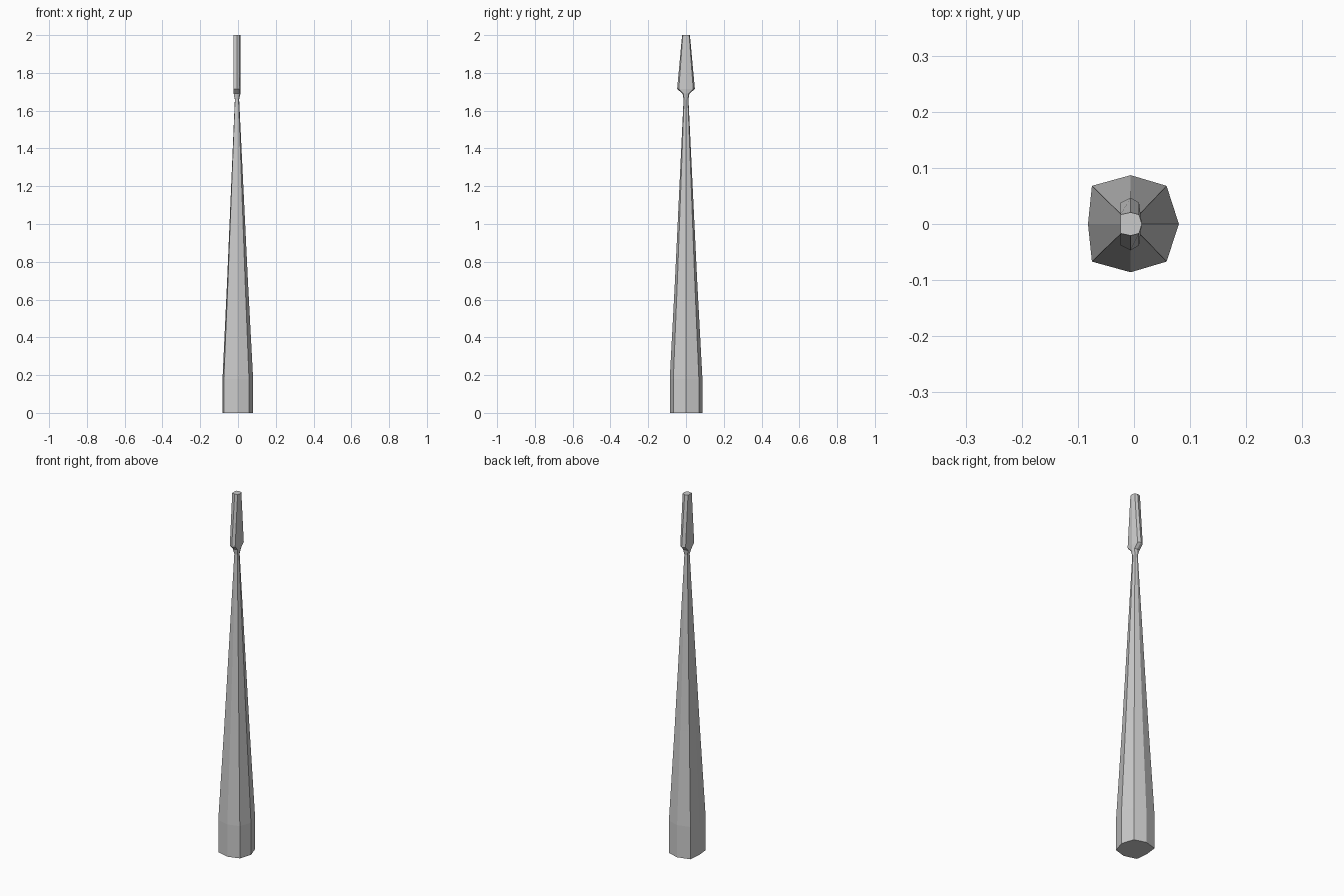
import bpy, bmesh

if "Cube" in bpy.data.objects:
    bpy.data.objects.remove(bpy.data.objects["Cube"], do_unlink=True)

# One plain grey for the whole model
GREY = (0.6, 0.6, 0.6, 1.0)
grey = bpy.data.materials.new("light grey")
grey.use_nodes = True
grey.diffuse_color = GREY
grey.node_tree.nodes["Principled BSDF"].inputs["Base Color"].default_value = GREY

AXIS_X = -0.006

# Uneven eight-sided cross-sections, measured from the axis
SHAFT = [(0.086, 0), (0.064, 0.068), (0, 0.087), (-0.069, 0.068),
         (-0.076, 0), (-0.069, -0.067), (0, -0.086), (0.064, -0.067)]
HEAD = [(0.020, 0), (0.015, 0.038), (0, 0.047), (-0.018, 0.038),
        (-0.018, 0), (-0.018, -0.038), (0, -0.047), (0.015, -0.038)]


def ring(bm, section, z, sx, sy):
    return [bm.verts.new((AXIS_X + x * sx, y * sy, z)) for x, y in section]


def loft(name, levels):
    """Skin a stack of (section, z, x scale, y scale) and cap both ends."""
    bm = bmesh.new()
    rings = [ring(bm, *level) for level in levels]
    for low, high in zip(rings, rings[1:]):
        for i in range(len(low)):
            j = (i + 1) % len(low)
            bm.faces.new((low[i], low[j], high[j], high[i]))
    bm.faces.new(list(reversed(rings[0])))
    bm.faces.new(rings[-1])
    bmesh.ops.recalc_face_normals(bm, faces=bm.faces)
    mesh = bpy.data.meshes.new(name)
    bm.to_mesh(mesh)
    bm.free()
    mesh.materials.append(grey)
    obj = bpy.data.objects.new(name, mesh)
    bpy.context.collection.objects.link(obj)
    return obj


# Straight foot, long taper, narrow neck, then the flattened head
loft("tapered_tower", [
    (SHAFT, 0.00, 1.00, 1.00),
    (SHAFT, 0.18, 1.00, 1.00),
    (SHAFT, 0.70, 0.68, 0.68),
    (SHAFT, 1.66, 0.14, 0.15),
    (HEAD, 1.69, 0.95, 0.38),
    (HEAD, 1.715, 1.00, 1.00),
    (HEAD, 2.00, 1.00, 0.44),
])
